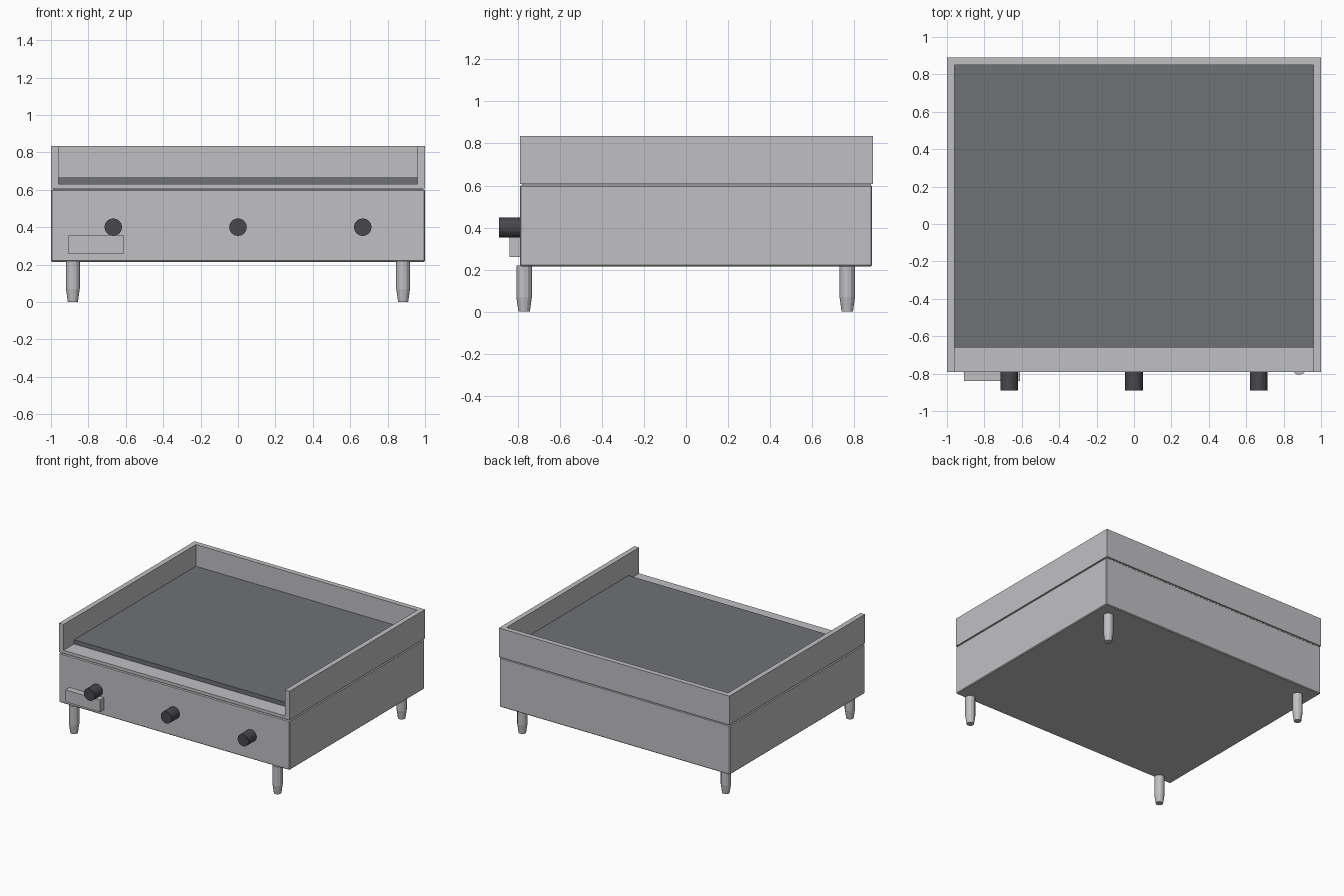
import bpy
import bmesh
from math import radians
from mathutils import Matrix, Vector

cube = bpy.data.objects.get("Cube")
if cube:
    bpy.data.objects.remove(cube, do_unlink=True)


def material(name, r, g, b):
    mat = bpy.data.materials.new(name)
    mat.use_nodes = True
    mat.diffuse_color = (r, g, b, 1)
    mat.node_tree.nodes["Principled BSDF"].inputs["Base Color"].default_value = (r, g, b, 1)
    return mat


steel = material("brushed steel", 0.53, 0.53, 0.55)
iron = material("griddle plate grey", 0.16, 0.165, 0.18)
black = material("knob charcoal", 0.065, 0.065, 0.075)


def finish(name, bm, mat):
    bmesh.ops.recalc_face_normals(bm, faces=bm.faces)
    mesh = bpy.data.meshes.new(name)
    bm.to_mesh(mesh)
    bm.free()
    mesh.materials.append(mat)
    obj = bpy.data.objects.new(name, mesh)
    bpy.context.collection.objects.link(obj)
    return obj


def box(name, low, high, mat, bevel=0):
    low, high = Vector(low), Vector(high)
    bm = bmesh.new()
    bmesh.ops.create_cube(bm, size=1, matrix=Matrix.Translation((low + high) / 2)
                          @ Matrix.Diagonal((high - low).to_4d()))
    obj = finish(name, bm, mat)
    if bevel:
        mod = obj.modifiers.new("edge", "BEVEL")
        mod.width = bevel
        mod.segments = 1
    return obj


def cone(bm, r_low, r_high, depth, matrix, sides):
    bmesh.ops.create_cone(bm, cap_ends=True, segments=sides, radius1=r_low,
                          radius2=r_high, depth=depth, matrix=matrix)


# Cabinet, with a narrow recessed seam under the tray
box("cabinet", (-1, -0.79, 0.215), (1, 0.885, 0.602), steel, 0.006)
box("cabinet_seam", (-0.99, -0.78, 0.595), (0.99, 0.88, 0.615), steel)

# Tray with splash guards on the sides and back
box("tray_floor", (-1, -0.79, 0.608), (1, 0.89, 0.632), steel)
box("back_guard", (-0.96, 0.85, 0.632), (0.96, 0.89, 0.835), steel)
for side, x in (("right", -0.98), ("left", 0.98)):
    box(side + "_guard", (x - 0.02, -0.79, 0.632), (x + 0.02, 0.89, 0.835), steel)

# Cooking plate
box("griddle_plate", (-0.96, -0.66, 0.632), (0.96, 0.85, 0.665), iron)

# Grease drawer
box("grease_drawer", (-0.91, -0.84, 0.26), (-0.61, -0.785, 0.355), steel)

# Control knobs
for label, x in (("right", -0.667), ("middle", 0), ("left", 0.667)):
    bm = bmesh.new()
    cone(bm, 0.047, 0.047, 0.105,
         Matrix.Translation((x, -0.8375, 0.4)) @ Matrix.Rotation(radians(90), 4, "X"), 16)
    finish(label + "_knob", bm, black)

# Legs with tapered feet
for side, x in (("right", -0.883), ("left", 0.883)):
    for end, y in (("front", -0.77), ("back", 0.767)):
        bm = bmesh.new()
        cone(bm, 0.037, 0.037, 0.15, Matrix.Translation((x, y, 0.145)), 12)
        cone(bm, 0.027, 0.037, 0.07, Matrix.Translation((x, y, 0.035)), 12)
        bmesh.ops.remove_doubles(bm, verts=bm.verts, dist=0.0005)
        # Drop the hidden caps where the two sections meet
        inner = [f for f in bm.faces if abs(f.calc_center_median().z - 0.07) < 0.001]
        bmesh.ops.delete(bm, geom=inner, context="FACES_ONLY")
        finish(end + "_" + side + "_leg", bm, steel)
